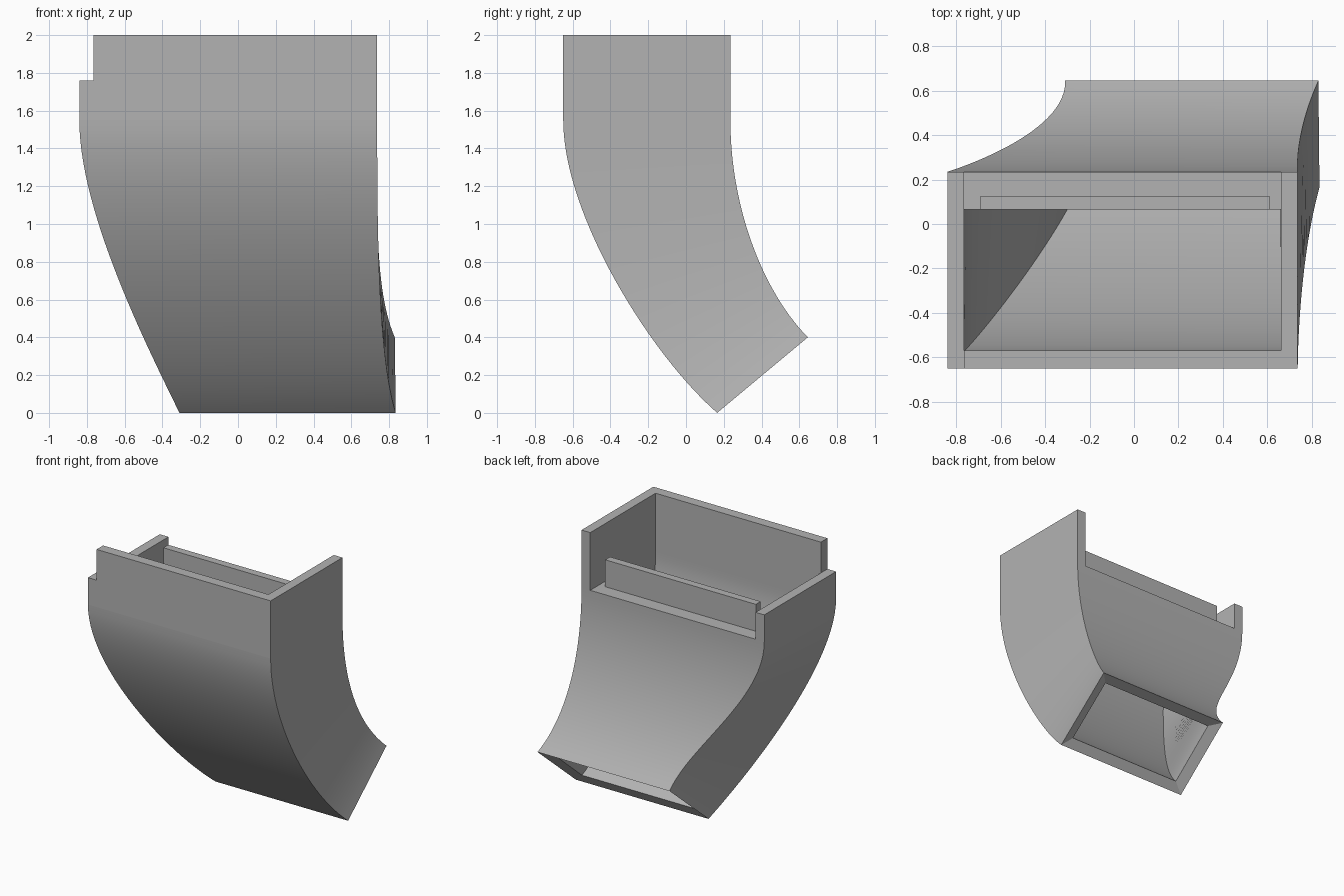
import bpy, bmesh, math
from mathutils import Vector

cube = bpy.data.objects.get("Cube")
if cube:
    bpy.data.objects.remove(cube, do_unlink=True)

grey = bpy.data.materials.new("plain grey")
grey.use_nodes = True
colour = (0.45, 0.45, 0.45, 1)
grey.diffuse_color = colour
grey.node_tree.nodes["Principled BSDF"].inputs["Base Color"].default_value = colour

STEPS = 28
LEDGE = 1.55


def finish(name, bm):
    bmesh.ops.recalc_face_normals(bm, faces=bm.faces)
    mesh = bpy.data.meshes.new(name)
    bm.to_mesh(mesh)
    bm.free()
    mesh.materials.append(grey)
    ob = bpy.data.objects.new(name, mesh)
    bpy.context.collection.objects.link(ob)
    return ob


def box(name, x0, x1, y0, y1, z0, z1):
    bm = bmesh.new()
    bmesh.ops.create_cube(bm, size=1)
    for v in bm.verts:
        v.co = ((x0 + x1) / 2 + v.co.x * (x1 - x0),
                (y0 + y1) / 2 + v.co.y * (y1 - y0),
                (z0 + z1) / 2 + v.co.z * (z1 - z0))
    return finish(name, bm)


def bezier(p, t):
    s = 1 - t
    return p[0]*s**3 + p[1]*3*s*s*t + p[2]*3*s*t*t + p[3]*t**3


# Corner paths of the duct: front left, front right, back right, back left
def path(xs, ys, zs):
    return [Vector(c) for c in zip(xs, ys, zs)]


front_y, front_z = (-0.65, -0.65, -0.19, 0.165), (LEDGE, 1.05, 0.31, 0.0)
back_y, back_z = (0.235, 0.235, 0.40, 0.645), (LEDGE, 1.1, 0.65, 0.4)
outer = [path((-0.84, -0.84, -0.46, -0.31), front_y, front_z),
         path((0.737, 0.737, 0.737, 0.835), front_y, front_z),
         path((0.737, 0.737, 0.72, 0.83), back_y, back_z),
         path((-0.84, -0.84, -0.30, -0.31), back_y, back_z)]

# Inner paths: offset by the wall thickness, slightly recessed at the mouth
across = Vector((0, 0.77, 0.63))
recess = Vector((0, -0.63, 0.78)) * 0.03
inner = []
for p, sx, sy in zip(outer, (1, -1, -1, 1), (1, 1, -1, -1)):
    top = Vector((sx * 0.075, 0.08 if sy > 0 else -0.17, 0))
    end = Vector((sx * 0.08, 0, 0)) + across * sy * 0.075 + recess
    inner.append([c + top.lerp(end, i / 3) for i, c in enumerate(p)])

# Curved duct: outer skin, chamfered mouth, inner skin and top ledge
bm = bmesh.new()
rings = [[bm.verts.new(bezier(p, i / STEPS)) for p in outer] for i in range(STEPS + 1)]
rings += [[bm.verts.new(bezier(p, i / STEPS)) for p in inner] for i in range(STEPS, -1, -1)]
for a, b in zip(rings, rings[1:] + rings[:1]):
    for k in range(4):
        j = (k + 1) % 4
        bm.faces.new((a[k], a[j], b[j], b[k]))
duct = finish("curved_duct", bm)
bpy.context.view_layer.objects.active = duct
duct.select_set(True)
bpy.ops.object.shade_smooth_by_angle(angle=math.radians(25))

# Upright collar walls and the rib on the back ledge
box("front_wall", -0.765, 0.737, -0.65, -0.57, LEDGE, 2)
box("left_wall", 0.662, 0.737, -0.57, 0.235, LEDGE, 2)
box("right_wall", -0.84, -0.765, -0.65, 0.235, LEDGE, 1.76)
box("back_rib", -0.69, 0.61, 0.065, 0.125, LEDGE, 1.76)
